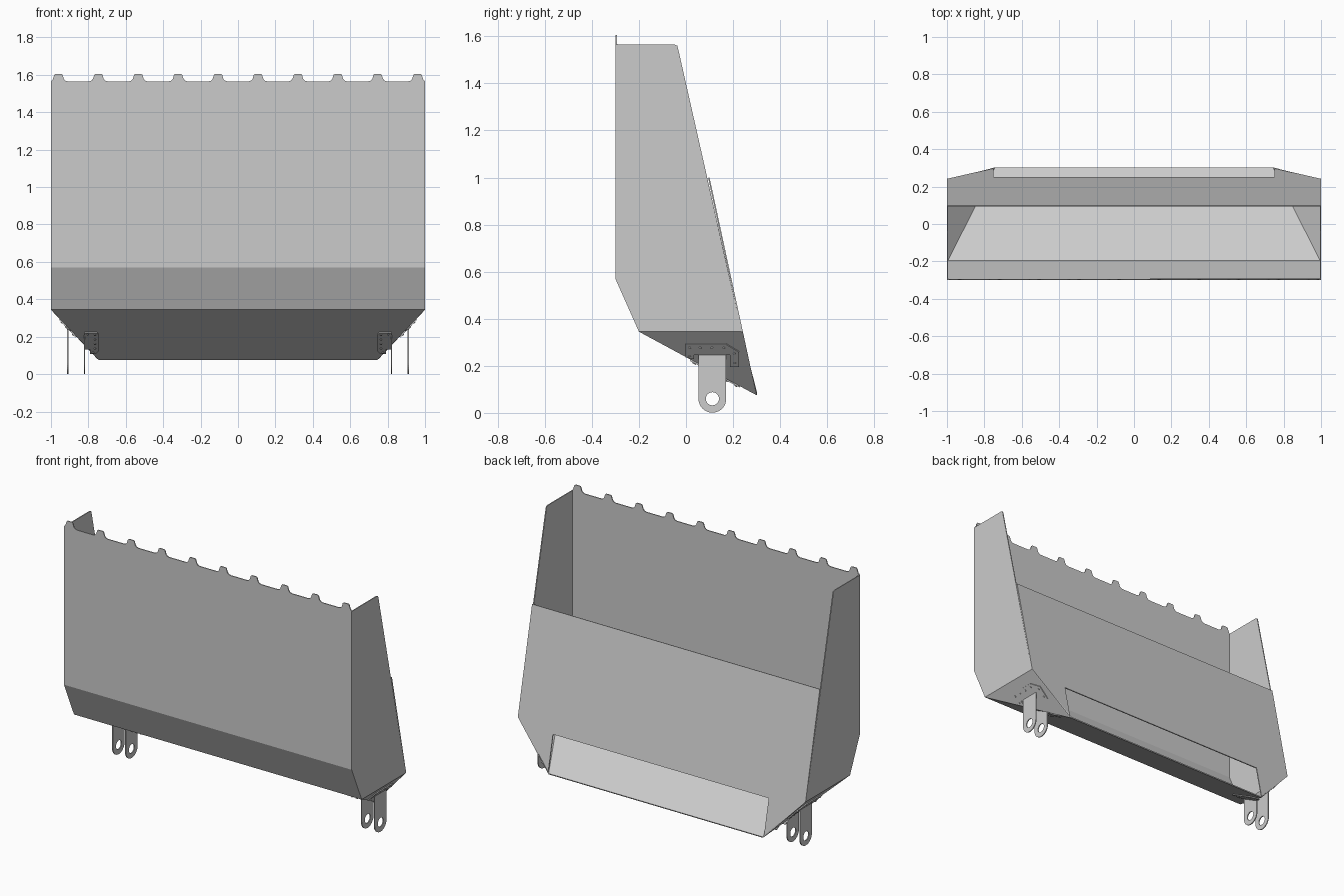
import bpy, bmesh, math
from mathutils import Vector

if "Cube" in bpy.data.objects:
    bpy.data.objects.remove(bpy.data.objects["Cube"])

T = 0.006  # sheet thickness


def finish(name, bm, thick=T, offset=-1.0, mirror=False):
    me = bpy.data.meshes.new(name)
    bm.to_mesh(me)
    bm.free()
    ob = bpy.data.objects.new(name, me)
    bpy.context.collection.objects.link(ob)
    if thick:
        s = ob.modifiers.new("thickness", 'SOLIDIFY')
        s.thickness = thick
        s.offset = offset
        s.use_even_offset = True
    if mirror:
        ob.modifiers.new("mirror", 'MIRROR')
    return ob


def sheets(name, polys, out, offset=-1.0, mirror=False):
    """Flat panels welded along shared edges; the first panel faces 'out'."""
    bm = bmesh.new()
    faces = [bm.faces.new([bm.verts.new(p) for p in poly]) for poly in polys]
    first = faces[0]
    bmesh.ops.remove_doubles(bm, verts=bm.verts[:], dist=1e-4)
    bmesh.ops.recalc_face_normals(bm, faces=bm.faces[:])
    bm.faces.ensure_lookup_table()
    f = bm.faces[0]
    f.normal_update()
    if f.normal.dot(Vector(out)) < 0:
        bmesh.ops.reverse_faces(bm, faces=bm.faces[:])
    return finish(name, bm, T, offset, mirror)


# Toothed top edge of the tall front wall
teeth = []
for i in range(10):
    c = -0.96 + i * 1.92 / 9
    for dx, z in ((-.05, 1.565), (-.037, 1.569), (-.029, 1.578), (-.022, 1.600), (-.016, 1.605),
                  (.016, 1.605), (.022, 1.600), (.029, 1.578), (.037, 1.569), (.05, 1.565)):
        x = c + dx
        if -0.99 < x < 0.99:
            teeth.append((x, -0.3, z))
teeth = [(-1, -.3, 1.565)] + teeth + [(1, -.3, 1.565)]

# Main shell: front wall, lower slope, sloping floor, side walls, corner facets
polys = [
    teeth + [(1, -.3, .57), (-1, -.3, .57)],
    [(-1, -.3, .57), (1, -.3, .57), (1, -.2, .345), (-1, -.2, .345)],
    [(-1, -.2, .345), (1, -.2, .345), (.745, .3, .075), (-.745, .3, .075)],
]
for s in (-1, 1):
    polys.append([(s, y, z) for y, z in ((-.3, 1.565), (-.3, .57), (-.2, .345), (.236, .345), (.09, 1.0),
                                         (-.033, 1.545), (-.037, 1.56), (-.05, 1.565))])
    polys.append([(s, -.2, .345), (s, .236, .345), (s * .745, .3, .075)])
sheets("hopper_shell", polys, (0, -1, 0))


# Rear panel with the discharge opening cut from its lower edge
def rear(x, z):
    return (x, .1 + (1 - z) * .2 / .925, z)


sheets("rear_panel", [[rear(x, z) for x, z in (
    (-1, 1), (1, 1), (1, .345), (.75, .08), (.75, .306), (-.75, .306), (-.75, .08), (-1, .345))]], (0, 1, 0))


# Hinge brackets: lugs with pin holes, flanges and rivets (mirrored)
def side_pt(y, z):  # point on the corner facet
    return Vector((1 - .255 * (.345 - z) / .27, y, z))


def floor_pt(x, y):  # point on the sloping floor
    return Vector((x, y, .345 - .54 * (y + .2)))


def lug(name, x, top):
    bm = bmesh.new()
    cy, cz, r = .112, .06, .059
    arc = [(cy + r * math.cos(a), cz + r * math.sin(a))
           for a in (math.pi * (1 + i / 16) for i in range(17))]
    hole = [(cy + .028 * math.cos(i * math.tau / 24), cz + .028 * math.sin(i * math.tau / 24))
            for i in range(24)]
    edges = []
    for loop in (arc + top, hole):
        vs = [bm.verts.new((x, y, z)) for y, z in loop]
        edges += [bm.edges.new((vs[i - 1], vs[i])) for i in range(len(vs))]
    bmesh.ops.triangle_fill(bm, edges=edges, use_beauty=True, normal=(1, 0, 0))
    return finish(name, bm, T, 0, True)


lug("outer_hinge_lug", .91, [(.171, .25), (.053, .25)])
lug("inner_hinge_lug", .82, [(.171, .145), (.053, .208)])

n_side = Vector((.27, 0, -.255)).normalized()
n_floor = Vector((0, -.54, -1)).normalized()
sheets("outer_hinge_flange", [[side_pt(y, z) for y, z in (
    (-.003, .24), (-.003, .295), (.17, .295), (.225, .262), (.225, .2), (.187, .2),
    (.187, .25), (.035, .25), (.035, .232))]], n_side, 1, True)
sheets("inner_hinge_flange", [[floor_pt(x, y) for x, y in (
    (.82, .02), (.755, .02), (.745, .04), (.745, .2), (.76, .23), (.79, .23),
    (.79, .185), (.82, .185))]], n_floor, 1, True)

bm = bmesh.new()
spots = [(side_pt(y, z), n_side) for y, z in (
    (.015, .28), (.06, .28), (.11, .28), (.16, .28), (.205, .255), (.207, .215), (.015, .245))]
spots += [(floor_pt(x, y), n_floor) for x, y in (
    (.765, .04), (.765, .085), (.765, .13), (.765, .175), (.775, .215), (.805, .035))]
for p, n in spots:
    m = n.to_track_quat('Z', 'Y').to_matrix().to_4x4()
    m.translation = p + n * (T + .001)
    bmesh.ops.create_cone(bm, cap_ends=True, segments=8, radius1=.006, radius2=.005, depth=.006, matrix=m)
finish("hinge_rivets", bm, 0, 0, True)
